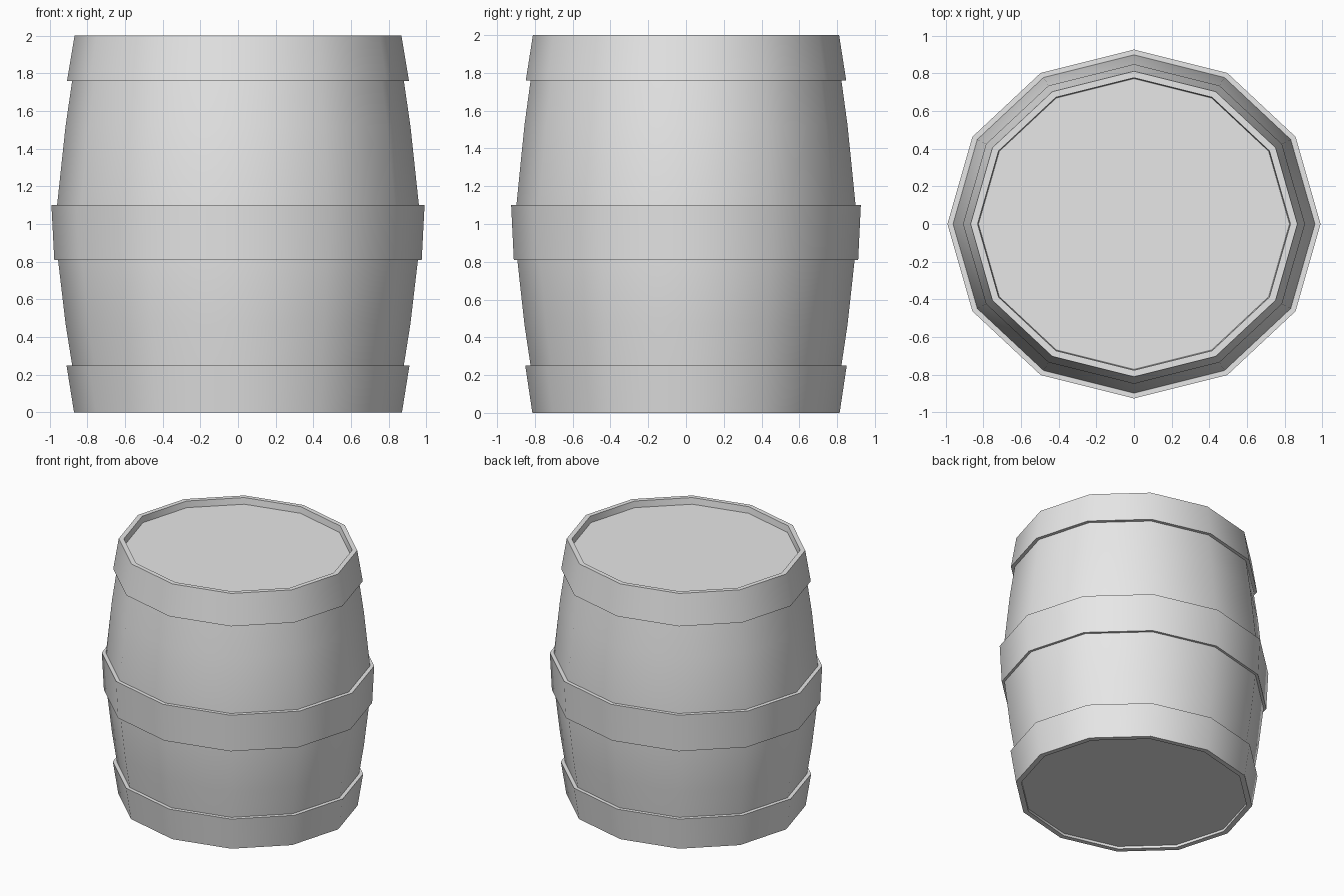
import bpy
import bmesh
import math

SIDES = 12
DEPTH = 0.935  # the barrel is slightly oval

cube = bpy.data.objects.get("Cube")
if cube:
    bpy.data.objects.remove(cube, do_unlink=True)

grey = bpy.data.materials.new("plain_grey")
grey.use_nodes = True
colour = (0.8, 0.8, 0.8, 1)
grey.diffuse_color = colour
grey.node_tree.nodes["Principled BSDF"].inputs["Base Color"].default_value = colour


def lathe(name, profile, capped=False):
    """Turn (radius, height) points, listed bottom to top, into an oval solid."""
    bm = bmesh.new()
    rings = []
    for r, z in profile:
        ring = []
        for i in range(SIDES):
            a = math.tau * i / SIDES
            ring.append(bm.verts.new((r * math.cos(a), r * DEPTH * math.sin(a), z)))
        rings.append(ring)
    for low, high in zip(rings, rings[1:]):
        for i in range(SIDES):
            j = (i + 1) % SIDES
            bm.faces.new((low[i], low[j], high[j], high[i]))
    if capped:
        bm.faces.new(rings[0][::-1])
        bm.faces.new(rings[-1])
    mesh = bpy.data.meshes.new(name)
    bm.to_mesh(mesh)
    bm.free()
    mesh.materials.append(grey)
    obj = bpy.data.objects.new(name, mesh)
    bpy.context.collection.objects.link(obj)
    bpy.ops.object.select_all(action="DESELECT")
    obj.select_set(True)
    bpy.context.view_layer.objects.active = obj
    bpy.ops.object.shade_smooth_by_angle(angle=math.radians(40))
    return obj


# Bulging staves with a recessed lid at each end
lathe("barrel_body", [
    (0.83, 0.02), (0.83, 0), (0.845, 0), (0.88, 0.25), (0.915, 0.47),
    (0.955, 0.81), (0.96, 1.10), (0.915, 1.52), (0.88, 1.76),
    (0.845, 2), (0.83, 2), (0.825, 1.95),
], capped=True)

# Hoops: inner and outer radius at the bottom edge, then at the top edge
hoops = {
    "bottom_hoop": (0, 0.845, 0.87, 0.25, 0.88, 0.91),
    "middle_hoop": (0.81, 0.955, 0.975, 1.10, 0.96, 0.99),
    "top_hoop": (1.76, 0.88, 0.907, 2, 0.845, 0.867),
}
for name, (z0, in0, out0, z1, in1, out1) in hoops.items():
    lathe(name, [(in0, z0), (out0, z0), (out1, z1), (in1, z1)])
